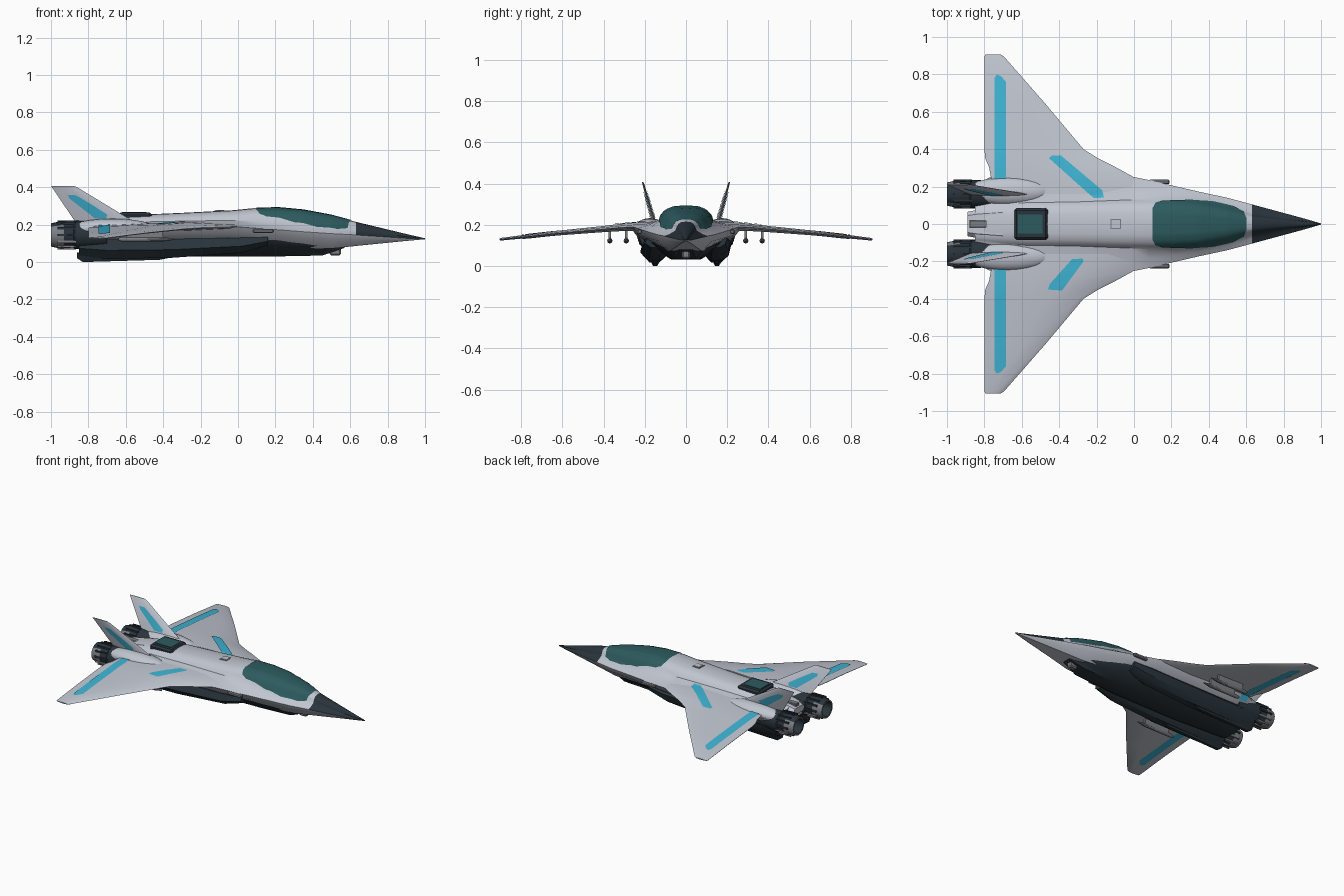
import bpy, bmesh, math
from mathutils import Vector
from mathutils.bvhtree import BVHTree

if "Cube" in bpy.data.objects:
    bpy.data.objects.remove(bpy.data.objects["Cube"])


def material(name, rgb):
    m = bpy.data.materials.new(name)
    m.use_nodes = True
    m.diffuse_color = (*rgb, 1)
    m.node_tree.nodes["Principled BSDF"].inputs["Base Color"].default_value = (*rgb, 1)
    return m


LIGHT = material("pale grey", (.53, .56, .63))
DARK = material("charcoal", (.022, .034, .044))
TEAL = material("dark teal glass", (.026, .105, .115))
CYAN = material("cyan stripe", (.05, .46, .66))
METAL = material("mid grey metal", (.2, .21, .23))
parts = []


def make(name, bm, *mats, rule=None, recalc=True):
    if recalc:
        bmesh.ops.recalc_face_normals(bm, faces=bm.faces)
    bm.normal_update()
    if rule:
        for f in bm.faces:
            f.material_index = rule(f)
    me = bpy.data.meshes.new(name)
    bm.to_mesh(me)
    bm.free()
    for m in mats:
        me.materials.append(m)
    ob = bpy.data.objects.new(name, me)
    bpy.context.collection.objects.link(ob)
    parts.append(ob)
    return ob


def loft(name, rings, *mats, rule=None):
    """Skin a list of equal closed rings and cap both ends."""
    bm = bmesh.new()
    loops = [[bm.verts.new(p) for p in r] for r in rings]
    n = len(loops[0])
    for a, b in zip(loops, loops[1:]):
        for i in range(n):
            bm.faces.new((a[i], a[(i + 1) % n], b[(i + 1) % n], b[i]))
    bm.faces.new(loops[0])
    bm.faces.new(loops[-1])
    return make(name, bm, *mats, rule=rule)


def mirrored_ring(x, half):
    return [(x, y, z) for y, z in half] + [(x, -y, z) for y, z in half[-2:0:-1]]


def box(name, lo, hi, mat, bevel=0):
    bm = bmesh.new()
    bmesh.ops.create_cube(bm, size=1)
    for v in bm.verts:
        v.co = [h if c > 0 else l for c, l, h in zip(v.co, lo, hi)]
    if bevel:
        bmesh.ops.bevel(bm, geom=bm.edges[:], offset=bevel, segments=1, affect='EDGES')
    return make(name, bm, mat)


def foil(name, sections, axis):
    """Thin lens-shaped surface; a section is leading x, trailing x, y, z, thickness."""
    shape = [(0, 0), (.06, .5), (.35, 1), (.7, .65), (1, .1)]
    rings = []
    for lead, trail, y, z, t in sections:
        outline = shape + [(u, -h) for u, h in reversed(shape[1:])]
        rings.append([Vector((lead + (trail - lead) * u, y, z)) + axis * (h * t / 2)
                      for u, h in outline])
    return loft(name, rings, LIGHT)


def decal(name, outline, targets, direction, mat, step=.016):
    """Painted patch: a gridded outline dropped along a direction onto the targets."""
    d = Vector(direction)
    a, b = (0, 1) if d.z else (0, 2)
    trees = [BVHTree.FromPolygons([v.co for v in t.data.vertices],
                                  [p.vertices[:] for p in t.data.polygons]) for t in targets]
    bm = bmesh.new()
    verts = []
    for p in outline:
        co = Vector((0, 0, 0))
        co[a], co[b] = p
        verts.append(bm.verts.new(co))
    bm.faces.new(verts)
    for k, axis in enumerate((a, b)):
        lo, hi = min(p[k] for p in outline), max(p[k] for p in outline)
        no = Vector((0, 0, 0))
        no[axis] = 1
        for i in range(1, int((hi - lo) / step) + 1):
            bmesh.ops.bisect_plane(bm, geom=bm.verts[:] + bm.edges[:] + bm.faces[:],
                                   plane_co=no * (lo + i * step), plane_no=no)
    lost = []
    for v in bm.verts:
        hits = [t.ray_cast(v.co - d * 2, d) for t in trees]
        hits = [h for h in hits if h[0] is not None]
        if not hits:
            lost.append(v)
            continue
        loc, nor = min(hits, key=lambda h: h[3])[:2]
        v.co = loc + nor * (.004 if nor.dot(d) < 0 else -.004)
    bmesh.ops.delete(bm, geom=lost, context='VERTS')
    bm.normal_update()
    if sum(f.normal.dot(d) for f in bm.faces) > 0:
        bmesh.ops.reverse_faces(bm, faces=bm.faces[:])
    return make(name, bm, mat, recalc=False)


# Fuselage: x, top, spine half width, chine half width, chine height, bottom
stations = [
    (1, .127, .002, .003, .125, .122), (.9, .15, .015, .032, .127, .113),
    (.63, .215, .05, .105, .145, .086), (.5, .25, .09, .14, .152, .072),
    (.35, .278, .12, .172, .162, .075), (.22, .29, .13, .202, .172, .08),
    (.08, .288, .13, .235, .182, .085), (-.03, .277, .125, .257, .19, .09),
    (-.3, .263, .115, .27, .192, .09), (-.6, .25, .11, .27, .19, .09),
    (-.76, .222, .1, .255, .182, .09), (-.85, .205, .09, .21, .17, .1)]
rings = []
for x, top, s, w, c, bot in stations:
    h, m = top - c, s + (w - s) * .5
    rings.append(mirrored_ring(x, [
        (0, top), (s * .45, top - h * .03), (s * .75, top - h * .16), (s * .92, top - h * .38),
        (s * 1.03, top - h * .62), (m, c + h * .16), (w, c),
        (w * .9, c - (c - bot) * .4), (w * .55, bot), (0, bot)]))
fuselage = loft("fuselage", rings, LIGHT, DARK,
                rule=lambda f: int(f.calc_center_median().x > .63 and f.normal.z > .1
                                   and f.normal.x < .9))

# Tail boom between the engines
loft("tail_boom", [mirrored_ring(x, [(0, t), (w * .7, t), (w, t - .025), (w * .8, b), (0, b)])
                   for x, t, w, b in [(-.7, .23, .09, .1), (-.84, .207, .075, .12),
                                      (-.89, .195, .065, .15)]], LIGHT)
box("tail_slot", (-.88, -.02, .18), (-.75, .02, .217), METAL, .004)

# Dark belly: x, top half width, top, bottom half width, bottom
belly = [(.57, .04, .1, .03, .076), (.45, .1, .105, .05, .035), (.2, .165, .125, .06, .03),
         (-.05, .215, .152, .065, .03), (-.4, .225, .155, .07, .03), (-.82, .2, .15, .06, .04)]
loft("belly", [mirrored_ring(x, [(0, t), (w, t), (w * .95, t - .02), (w * .75, (t + b) / 2),
                                 (v, b), (0, b)]) for x, w, t, v, b in belly], DARK)
box("chin_sensor", (.49, -.02, .035), (.55, .02, .08), METAL, .008)

# Canopy and spine details
side = [(.1, .085), (.115, .112), (.15, .122), (.3, .127), (.42, .12),
        (.53, .095), (.585, .065), (.6, .03)]
decal("canopy", side + [(x, -y) for x, y in reversed(side)], [fuselage], (0, 0, -1), TEAL, .012)
box("spine_vent_frame", (-.64, -.085, .22), (-.46, .085, .264), DARK, .012)
box("spine_vent_glass", (-.62, -.05, .26), (-.49, .05, .267), TEAL)
box("spine_hatch_rim", (-.125, -.028, .26), (-.07, .028, .275), METAL)
box("spine_hatch", (-.119, -.022, .27), (-.076, .022, .278), LIGHT)


def revolve(name, profile, cy, cz, n, *mats, rule=None):
    return loft(name, [[(x, cy + r * math.cos(i * math.tau / n), cz + r * math.sin(i * math.tau / n))
                        for i in range(n)] for x, r in profile], *mats, rule=rule)


def nozzle_colour(f):
    c = f.calc_center_median()
    inside = math.hypot(abs(c.y) - .16, c.z - .145) < .054
    return int(inside or -.93 < c.x or f.normal.z > .6)


for s, label in ((1, "rear"), (-1, "front")):
    # Wing
    wing = foil(label + "_wing", [
        (.06, -.76, s * .16, .19, .05), (0, -.765, s * .25, .19, .042),
        (-.1, -.775, s * .305, .187, .036), (-.19, -.795, s * .35, .184, .033),
        (-.27, -.8, s * .4, .179, .03), (-.48, -.8, s * .65, .157, .022),
        (-.695, -.8, s * .895, .13, .013), (-.71, -.795, s * .905, .129, .008)],
        Vector((0, 0, 1)))
    # Flap stripes on both wing faces
    flap = [(-.745, s * .235), (-.685, s * .235), (-.685, s * .76),
            (-.71, s * .79), (-.735, s * .8), (-.745, s * .78)]
    for d, face in ((-1, "upper"), (1, "lower")):
        decal(f"{label}_{face}_flap_stripe", flap, [wing, fuselage], (0, 0, d), CYAN, .03)
    # Slanted shoulder stripe, longer on one wing
    slant = ([(-.455, .352), (-.44, .365), (-.39, .365), (-.17, .18), (-.16, .14), (-.215, .138)]
             if s > 0 else
             [(-.46, -.35), (-.385, -.355), (-.27, -.2), (-.275, -.185), (-.33, -.187), (-.45, -.32)])
    decal(label + "_shoulder_stripe", slant, [wing, fuselage], (0, 0, -1), CYAN)

    # Fin, its fairing and its stripes
    bm = bmesh.new()
    bmesh.ops.create_uvsphere(bm, u_segments=24, v_segments=12, radius=1)
    for v in bm.verts:
        v.co = (-.67 + v.co.x * .23, s * .175 + v.co.y * .075, .18 + v.co.z * .052)
    make(label + "_fin_fairing", bm, LIGHT)
    fin = foil(label + "_fin", [(-.53, -.86, s * .152, .2, .022), (-.86, -.995, s * .208, .4, .009),
                                (-.88, -1, s * .211, .408, .005)], Vector((0, 1, 0)))
    mark = [(-.91, .36), (-.865, .358), (-.77, .3), (-.7, .255), (-.705, .235), (-.765, .235), (-.9, .34)]
    for d, face in ((1, "first"), (-1, "second")):
        decal(f"{label}_fin_{face}_stripe", mark, [fin], (0, d, 0), CYAN, .03)

    # Engine nozzle with petal slats
    revolve(label + "_nozzle", [(-.7, .066), (-.85, .076), (-.872, .076), (-.88, .068),
                                (-.93, .072), (-.94, .075), (-1, .062), (-1, .052), (-.9, .045)],
            s * .16, .145, 24, METAL, DARK, rule=nozzle_colour)
    for i in range(12):
        a = i * math.tau / 12
        y, z = s * .16 + .072 * math.cos(a), .145 + .072 * math.sin(a)
        box(f"{label}_nozzle_slat_{i}", (-.965, y - .006, z - .006), (-.865, y + .006, z + .006),
            DARK if math.sin(a) > -.2 else METAL)

    # Intake duct: x, half width, half height, centre height
    loft(label + "_intake_duct", [[(x, s * .15 + p * w, c + q * h) for p, q in
                                   ((-.6, 1), (.6, 1), (1, .4), (.8, -.5), (.3, -1), (-.4, -1), (-1, -.3))]
                                  for x, w, h, c in [(.16, .05, .03, .12), (.02, .068, .05, .1),
                                                     (-.35, .072, .062, .085), (-.7, .07, .065, .082),
                                                     (-.85, .062, .055, .09)]], DARK)
    # Ventral keel, sharpest at the rear
    loft(label + "_ventral_keel", [[(x, s * .15 + w, .05), (x, s * .15 + .01, b),
                                    (x, s * .15 - .01, b), (x, s * .15 - w, .05)]
                                   for x, w, b in [(-.3, .03, .035), (-.42, .04, .012),
                                                   (-.83, .035, 0), (-.86, .025, .02)]], DARK)
    # Underwing pylons with slim pods
    for j, y in enumerate((.29, .37)):
        box(f"{label}_pylon_{j}", (-.6, s * y - .007, .125), (-.4, s * y + .007, .175), METAL)
        revolve(f"{label}_pod_{j}", [(-.64, .006), (-.62, .013), (-.4, .013), (-.34, .003)],
                s * y, .122, 10, METAL)
    # Chine lip beside the intake
    box(label + "_chine_lip", (.08, s * .225 - .012, .155), (.19, s * .225 + .012, .178), METAL, .006)

# Smooth shading with sharp edges kept
bpy.ops.object.select_all(action='DESELECT')
for ob in parts:
    ob.select_set(True)
bpy.context.view_layer.objects.active = parts[0]
bpy.ops.object.shade_smooth_by_angle(angle=math.radians(35))
